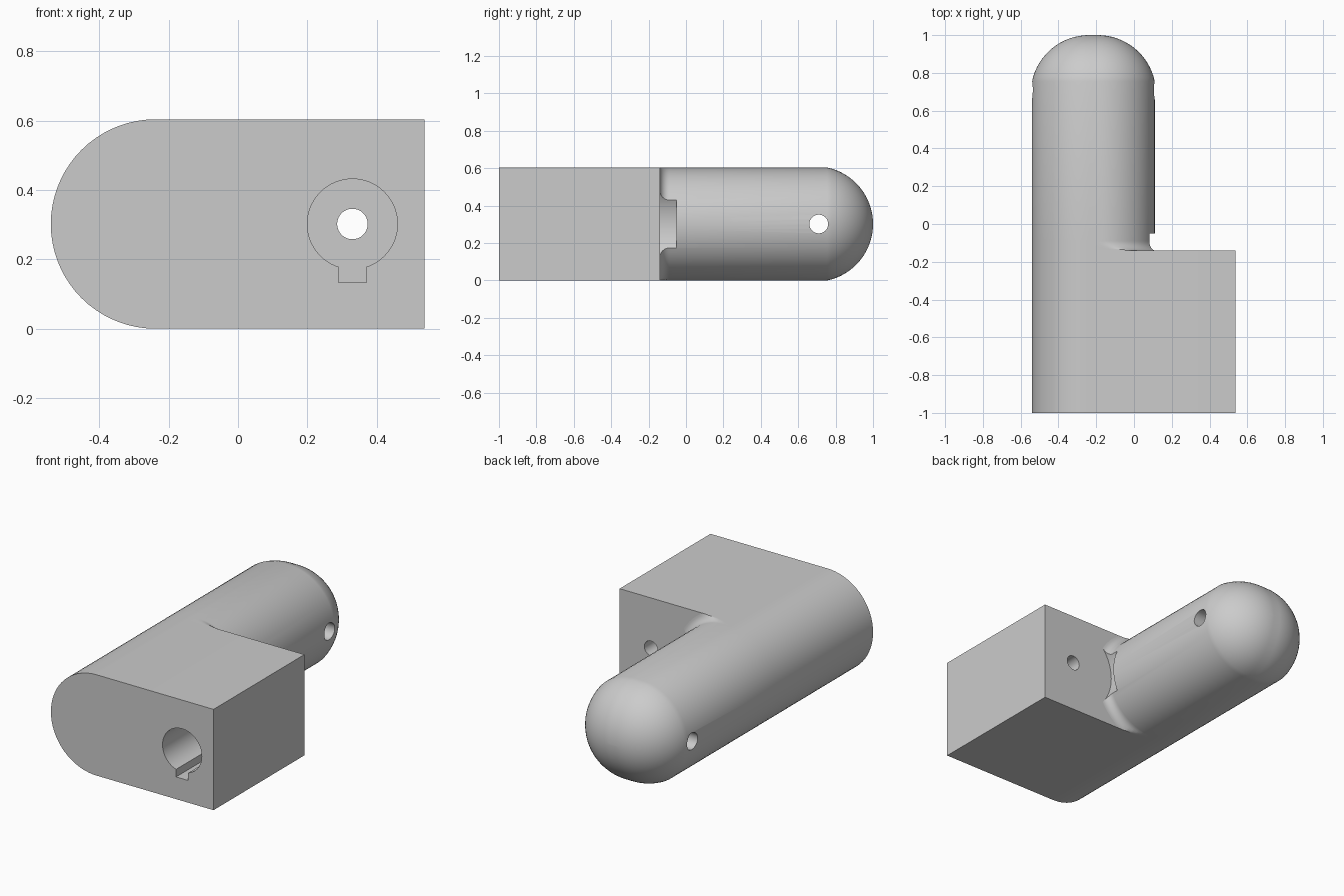
import bpy, bmesh
from math import sin, cos, pi, sqrt

cube = bpy.data.objects.get("Cube")
if cube:
    bpy.data.objects.remove(cube, do_unlink=True)

grey = bpy.data.materials.new("light grey")
grey.use_nodes = True
grey.diffuse_color = (0.6, 0.6, 0.6, 1)
grey.node_tree.nodes["Principled BSDF"].inputs["Base Color"].default_value = (0.6, 0.6, 0.6, 1)

R = 0.302                      # half height of the body
LEFT, RIGHT = -0.238, -0.192   # centres of the two round sides
SHOULDER, TIP, STEP = 0.755, 1.0, -0.14
BORE_X = 0.33
SEG = 36


def loft(name, rings):
    """Closed solid through matching rings of points."""
    bm = bmesh.new()
    loops = [[bm.verts.new(p) for p in ring] for ring in rings]
    n = len(loops[0])
    for a, b in zip(loops, loops[1:]):
        for i in range(n):
            j = (i + 1) % n
            bm.faces.new((a[i], a[j], b[j], b[i]))
    bm.faces.new(loops[0])
    bm.faces.new(loops[-1])
    bmesh.ops.recalc_face_normals(bm, faces=bm.faces)
    mesh = bpy.data.meshes.new(name)
    bm.to_mesh(mesh)
    bm.free()
    mesh.materials.append(grey)
    ob = bpy.data.objects.new(name, mesh)
    bpy.context.collection.objects.link(ob)
    return ob


def arc(cx, r, start, y):
    """Half circle in the xz plane, held between the flat top and bottom."""
    pts = []
    for i in range(SEG + 1):
        t = start + pi * i / SEG
        pts.append((cx + r * cos(t), y, min(2 * R, max(0, R + r * sin(t)))))
    return pts


def rod_ring(y, r, flare=0):
    return arc(LEFT, r, pi / 2, y) + arc(RIGHT, r + flare, -pi / 2, y)


def cylinder(name, r, centre, length, axis):
    rot = (pi / 2, 0, 0) if axis == "y" else (0, pi / 2, 0)
    bpy.ops.mesh.primitive_cylinder_add(vertices=64, radius=r, depth=length,
                                        location=centre, rotation=rot)
    ob = bpy.context.object
    ob.name = name
    ob.data.materials.append(grey)
    return ob


def cut(body, cutter):
    cutter.hide_render = True
    mod = body.modifiers.new("cut", "BOOLEAN")
    mod.operation, mod.solver, mod.object = "DIFFERENCE", "EXACT", cutter
    bpy.context.view_layer.objects.active = body
    bpy.ops.object.modifier_apply(modifier=mod.name)
    bpy.data.objects.remove(cutter, do_unlink=True)


# Block: rounded on one side, square on the other
block = loft("block", [arc(LEFT, R, pi / 2, y) + [(0.538, y, 0), (0.538, y, 2 * R)]
                       for y in (-1, STEP)])

# Rod: small fillet at the block, straight shaft, domed tip
rings = []
FILLET = 0.05
for k in range(9):
    a = pi / 2 * k / 8
    rings.append(rod_ring(STEP + FILLET * (1 - cos(a)), R, FILLET * (1 - sin(a))))
height = TIP - SHOULDER
ball = (R * R + height * height) / (2 * height)
for k in range(17):
    h = height * sin(pi / 2 * k / 16)
    r = sqrt(max(0, ball ** 2 - (ball - height + h) ** 2))
    rings.append(rod_ring(SHOULDER + h, max(r, 0.003)))
rod = loft("rod", rings)

# Keyed bore and narrow through hole in the block
cut(block, cylinder("bore", 0.13, (BORE_X, -0.8, R), 0.8, "y"))
slot = loft("key_slot", [[(BORE_X + sx * 0.04, y, z) for sx, z in
                          ((-1, 0.133), (1, 0.133), (1, R), (-1, R))]
                         for y in (-1.1, -0.4)])
cut(block, slot)
cut(block, cylinder("through_hole", 0.044, (BORE_X, -0.5, R), 1.4, "y"))

# Cross hole and round clearance notch in the rod
cut(rod, cylinder("cross_hole", 0.05, (-0.2, 0.71, R), 1, "x"))
cut(rod, cylinder("clearance", 0.28, (BORE_X, -0.15, R), 0.2, "y"))

# Smooth shading with crisp edges
bpy.ops.object.select_all(action="DESELECT")
for ob in (block, rod):
    ob.select_set(True)
    bpy.context.view_layer.objects.active = ob
bpy.ops.object.shade_smooth_by_angle(angle=pi / 6)
